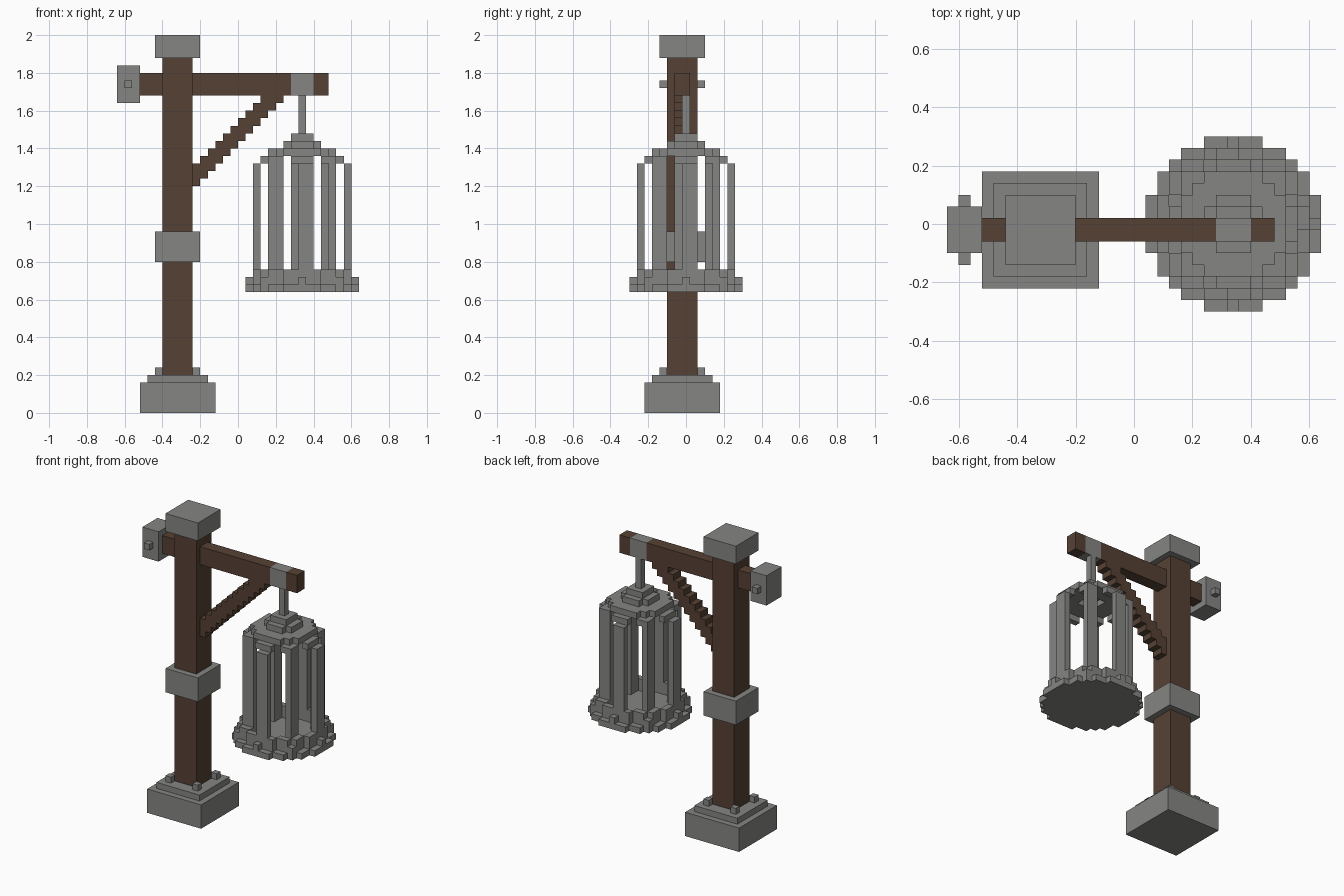
import bpy
import bmesh
import math

cube = bpy.data.objects.get("Cube")
if cube:
    bpy.data.objects.remove(cube, do_unlink=True)

U = 0.04            # block size
CX = 0.34           # cage axis


def material(name, rgb):
    mat = bpy.data.materials.new(name)
    mat.use_nodes = True
    mat.diffuse_color = (*rgb, 1)
    bsdf = next(n for n in mat.node_tree.nodes if n.type == 'BSDF_PRINCIPLED')
    bsdf.inputs["Base Color"].default_value = (*rgb, 1)
    bsdf.inputs["Roughness"].default_value = 0.9
    return mat


GREY = material("iron grey", (0.235, 0.235, 0.23))
BROWN = material("dark wood", (0.093, 0.053, 0.034))


def finish(name, bm, mat):
    bmesh.ops.recalc_face_normals(bm, faces=bm.faces)
    mesh = bpy.data.meshes.new(name)
    bm.to_mesh(mesh)
    bm.free()
    mesh.materials.append(mat)
    obj = bpy.data.objects.new(name, mesh)
    bpy.context.collection.objects.link(obj)
    return obj


def box(name, mat, x, y, z):
    """Box from three (low, high) ranges."""
    bm = bmesh.new()
    bmesh.ops.create_cube(bm, size=1)
    for v in bm.verts:
        v.co = [r[0] if c < 0 else r[1] for c, r in zip(v.co, (x, y, z))]
    return finish(name, bm, mat)


def layer(name, cells, z0, z1):
    """Extrude a set of square cells around the cage axis."""
    bm = bmesh.new()
    corners = {}

    def corner(i, j):
        if (i, j) not in corners:
            corners[i, j] = bm.verts.new((CX + (i - 0.5) * U, (j - 0.5) * U, z0))
        return corners[i, j]

    for i, j in sorted(cells):
        bm.faces.new([corner(i, j), corner(i + 1, j), corner(i + 1, j + 1), corner(i, j + 1)])
    new = bmesh.ops.extrude_face_region(bm, geom=bm.faces[:])["geom"]
    for v in new:
        if isinstance(v, bmesh.types.BMVert):
            v.co.z = z1
    return finish(name, bm, GREY)


def ring(inner, outer, spread=None):
    """Cells between two radii, optionally only near the eight bar directions."""
    cells = set()
    for i in range(-8, 9):
        for j in range(-8, 9):
            step = math.pi / 4
            a = math.atan2(j, i)
            off = abs(a - round(a / step) * step)
            if inner < math.hypot(i, j) <= outer and (spread is None or off < spread):
                cells.add((i, j))
    return cells


# Stone foot with corner bolts
PX, PY = -0.32, -0.02


def collar(name, mat, half, z0, z1):
    return box(name, mat, (PX - half, PX + half), (PY - half, PY + half), (z0, z1))


collar("foot_block", GREY, 0.20, 0, 0.16)
collar("foot_step", GREY, 0.16, 0.16, 0.20)
for sx in (-1, 1):
    for sy in (-1, 1):
        x, y = PX + sx * 0.10, PY + sy * 0.10
        box("foot_bolt", GREY, (x - 0.02, x + 0.02), (y - 0.02, y + 0.02), (0.20, 0.24))

# Post with band and cap
collar("post", BROWN, 0.08, 0.20, 1.88)
collar("post_band", GREY, 0.12, 0.80, 0.96)
collar("post_cap", GREY, 0.12, 1.88, 2.0)

# Beam, its band, and the end block with a pin
BY, BZ = (-0.06, 0.02), (1.68, 1.80)
box("beam", BROWN, (-0.52, 0.28), BY, BZ)
box("beam_band", GREY, (0.28, 0.40), BY, BZ)
box("beam_tip", BROWN, (0.40, 0.48), BY, BZ)
box("end_block", GREY, (-0.64, -0.52), (-0.10, 0.06), (1.64, 1.84))
box("end_pin", GREY, (-0.60, -0.56), (-0.14, 0.10), (1.72, 1.76))

# Stepped diagonal brace
for k in range(12):
    x, z = -0.24 + k * U, 1.20 + k * U
    box("brace_step", BROWN, (x, x + U), BY, (z, min(z + 3 * U, 1.68)))

# Hanging rod and stepped crown
box("hanging_rod", GREY, (CX - 0.02, CX + 0.02), (-0.02, 0.02), (1.48, 1.68))
layer("crown_top", {(i, j) for i in (-1, 0, 1) for j in (-1, 0, 1)}, 1.44, 1.48)
layer("crown_middle", ring(-1, 2.5), 1.40, 1.44)
layer("crown_arms", ring(1.5, 4.5, 0.33), 1.36, 1.40)
layer("crown_rim", ring(4.2, 5.7, 0.25), 1.32, 1.36)

# Cage bars, one pair turned through four quarters
for cells in ([(0, -6), (1, -6)], [(-3, -4), (-4, -4)]):
    for turn in range(4):
        layer("cage_bar", cells, 0.68, 1.32)
        cells = [(-j, i) for i, j in cells]

# Cage floor, inner rim and rim studs
layer("cage_floor", ring(-1, 7.5), 0.64, 0.68)
layer("floor_rim", ring(5.4, 6.5), 0.68, 0.76)
layer("rim_studs", ring(6.5, 7.5, 0.1), 0.68, 0.72)
